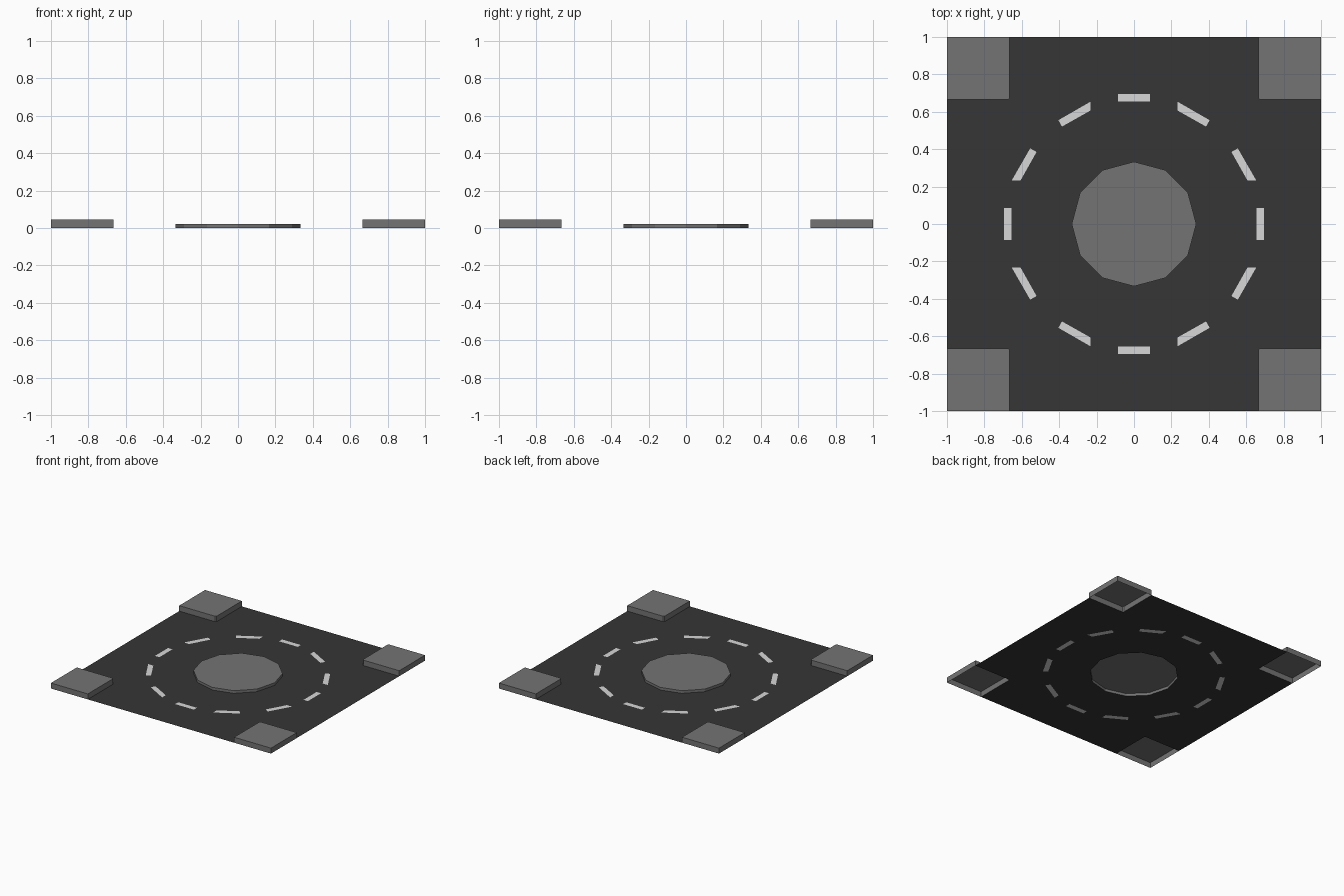
import bpy, bmesh, math

if "Cube" in bpy.data.objects:
    bpy.data.objects.remove(bpy.data.objects["Cube"])


def material(name, v):
    m = bpy.data.materials.new(name)
    m.diffuse_color = (v, v, v, 1)
    m.use_nodes = True
    m.node_tree.nodes["Principled BSDF"].inputs["Base Color"].default_value = m.diffuse_color
    return m


ASPHALT = material("dark asphalt", 0.037)
PAVING = material("grey paving", 0.175)
PAINT = material("white paint", 0.68)


def finish(bm, name, mats):
    me = bpy.data.meshes.new(name)
    bm.to_mesh(me)
    bm.free()
    for m in mats:
        me.materials.append(m)
    ob = bpy.data.objects.new(name, me)
    bpy.context.collection.objects.link(ob)
    return ob


def face_up(bm):
    bm.normal_update()
    for f in bm.faces:
        if f.normal.z < 0:
            f.normal_flip()


def raised_shell(name, outline, h):
    """Open-bottomed slab: walls plus a top. Outline is anticlockwise."""
    bm = bmesh.new()
    low = [bm.verts.new((x, y, 0)) for x, y in outline]
    top = [bm.verts.new((x, y, h)) for x, y in outline]
    n = len(outline)
    bm.faces.new(top)
    for i in range(n):
        j = (i + 1) % n
        bm.faces.new((low[i], low[j], top[j], top[i]))
    return finish(bm, name, [PAVING])


C, B = 0.665, 0.008   # inner edge of the corners and their small chamfer
island = [(0.333 * math.cos(math.radians(30 * i)),
           0.333 * math.sin(math.radians(30 * i))) for i in range(12)]

# Raised corner pavements, and the road outline that runs around them
road = []
for k, (sx, sy) in enumerate([(1, 1), (-1, 1), (-1, -1), (1, -1)]):
    inner = [(1, C), (C + B, C), (C, C + B), (C, 1)]
    pts = [(x * sx, y * sy) for x, y in inner]
    if sx * sy < 0:
        pts.reverse()
    road += pts
    # pts wind clockwise around the block, so reverse them for the shell
    raised_shell(f"corner_pavement_{k + 1}", [(sx, sy)] + pts[::-1], 0.045)

# Central island
raised_shell("central_island", island, 0.022)

# Lane dashes: straight ones on the axes, angled ones mirrored
straight = [(-0.085, 0.655), (0.085, 0.655), (0.085, 0.695), (-0.085, 0.695)]
angled = [(0.232, 0.607), (0.385, 0.521), (0.405, 0.555), (0.232, 0.654)]
dashes = []
for s in (1, -1):
    for swap in (False, True):
        shapes = [[(x, y * s) for x, y in straight]]
        shapes += [[(x * t, y * s) for x, y in angled] for t in (1, -1)]
        for d in shapes:
            dashes.append([(y, x) for x, y in d] if swap else d)

# Road surface with openings for island and dashes; dashes fill their openings
bm = bmesh.new()
edges, loops = [], []
for outline in [road, island] + dashes:
    vs = [bm.verts.new((x, y, 0)) for x, y in outline]
    loops.append(vs)
    edges += [bm.edges.new((vs[i], vs[(i + 1) % len(vs)])) for i in range(len(vs))]
bmesh.ops.triangle_fill(bm, edges=edges, use_beauty=True, normal=(0, 0, 1))
for vs in loops[2:]:
    f = bm.faces.get(vs) or bm.faces.new(vs)
    f.material_index = 1
face_up(bm)
finish(bm, "road_surface", [ASPHALT, PAINT])
